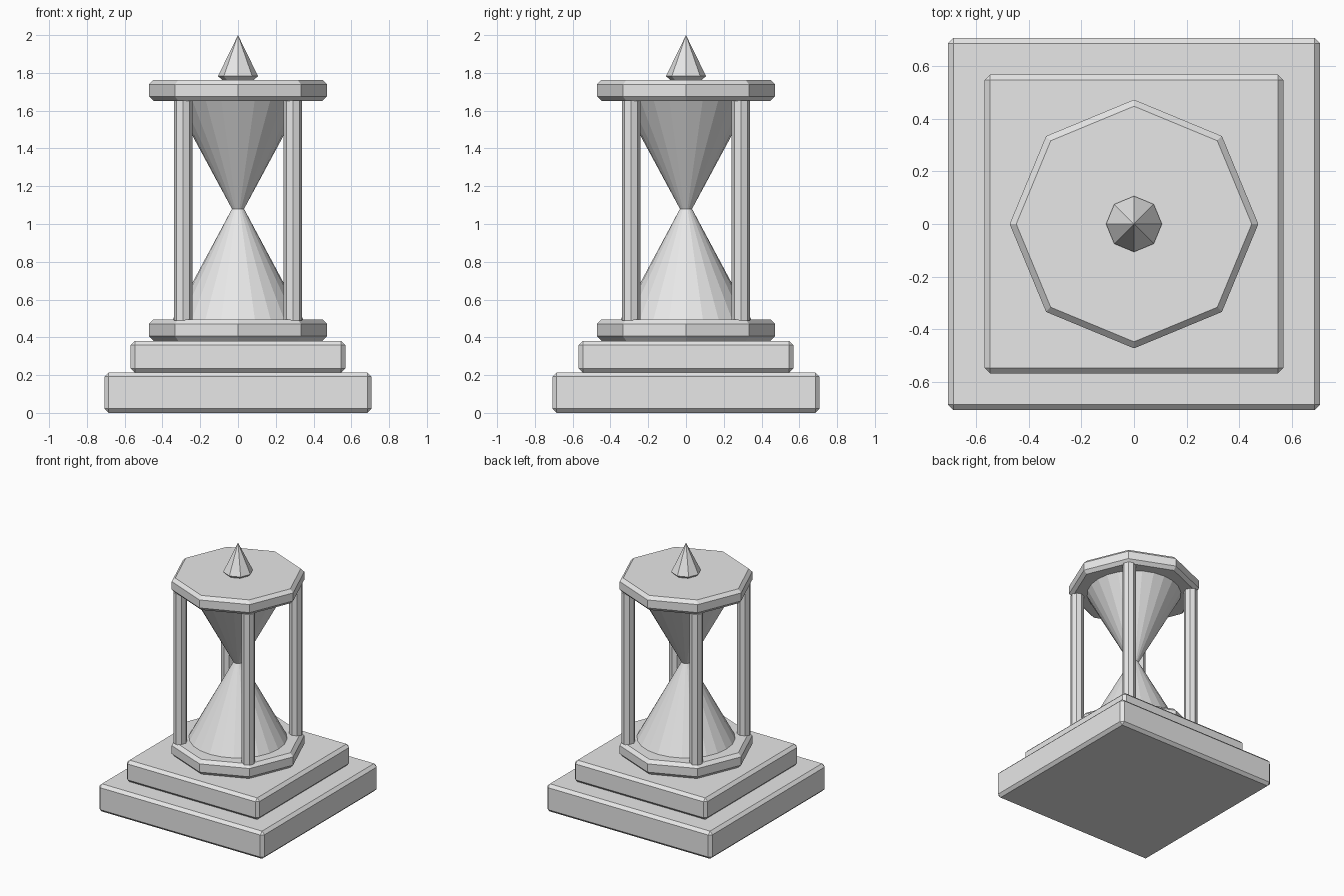
import bpy
import bmesh
from math import cos, sin, pi

# Remove the default cube
if "Cube" in bpy.data.objects:
    bpy.data.objects.remove(bpy.data.objects["Cube"], do_unlink=True)

# One plain grey for everything
grey = bpy.data.materials.new("light_grey")
grey.use_nodes = True
grey.diffuse_color = (0.8, 0.8, 0.8, 1)
grey.node_tree.nodes["Principled BSDF"].inputs["Base Color"].default_value = (0.8, 0.8, 0.8, 1)


def finish(name, bm, location=(0, 0, 0)):
    bmesh.ops.recalc_face_normals(bm, faces=bm.faces[:])
    mesh = bpy.data.meshes.new(name)
    bm.to_mesh(mesh)
    bm.free()
    mesh.materials.append(grey)
    obj = bpy.data.objects.new(name, mesh)
    obj.location = location
    bpy.context.collection.objects.link(obj)
    return obj


def turned(name, profile, sides, location=(0, 0, 0)):
    """Faceted solid from (radius, height) rings; radius 0 makes a point."""
    bm = bmesh.new()
    rings = []
    for r, z in profile:
        count = sides if r > 0 else 1
        rings.append([bm.verts.new((r * cos(2 * pi * i / sides), r * sin(2 * pi * i / sides), z))
                      for i in range(count)])
    for low, high in zip(rings, rings[1:]):
        for i in range(sides):
            j = (i + 1) % sides
            if len(high) == 1:
                bm.faces.new((low[i], low[j], high[0]))
            else:
                bm.faces.new((low[i], low[j], high[j], high[i]))
    for ring in (rings[0], rings[-1]):
        if len(ring) > 1:
            bm.faces.new(ring)
    return finish(name, bm, location)


def slab(name, half, bottom, top, bevel=0.022):
    """Square step with chamfered edges."""
    bm = bmesh.new()
    bmesh.ops.create_cube(bm, size=1)
    bmesh.ops.scale(bm, vec=(2 * half, 2 * half, top - bottom), verts=bm.verts)
    bmesh.ops.bevel(bm, geom=bm.edges[:], offset=bevel, segments=1, affect='EDGES')
    return finish(name, bm, (0, 0, (bottom + top) / 2))


def plate(name, bottom, top, r=0.472, c=0.025):
    """Octagonal plate with chamfered rims."""
    return turned(name, [(r - c, bottom), (r, bottom + c), (r, top - c), (r - c, top)], 8)


# Stepped square base
slab("base_lower_step", 0.707, 0, 0.214)
slab("base_upper_step", 0.568, 0.214, 0.381)

# Octagonal end plates
plate("lower_plate", 0.381, 0.495)
plate("upper_plate", 1.651, 1.763)

# Glass bulbs meeting at the narrow neck
turned("lower_bulb", [(0.345, 0.495), (0.032, 1.08)], 24)
turned("upper_bulb", [(0.032, 1.08), (0.34, 1.651)], 24)

# Four corner pillars
for side_name, sx in (("left", 1), ("right", -1)):
    for end_name, sy in (("front", -1), ("back", 1)):
        turned(f"{end_name}_{side_name}_pillar", [(0.049, 0.49), (0.049, 1.655)], 8,
               (0.291 * sx, 0.291 * sy, 0))

# Pointed finial
turned("finial", [(0.083, 1.762), (0.106, 1.783), (0, 2)], 8)
